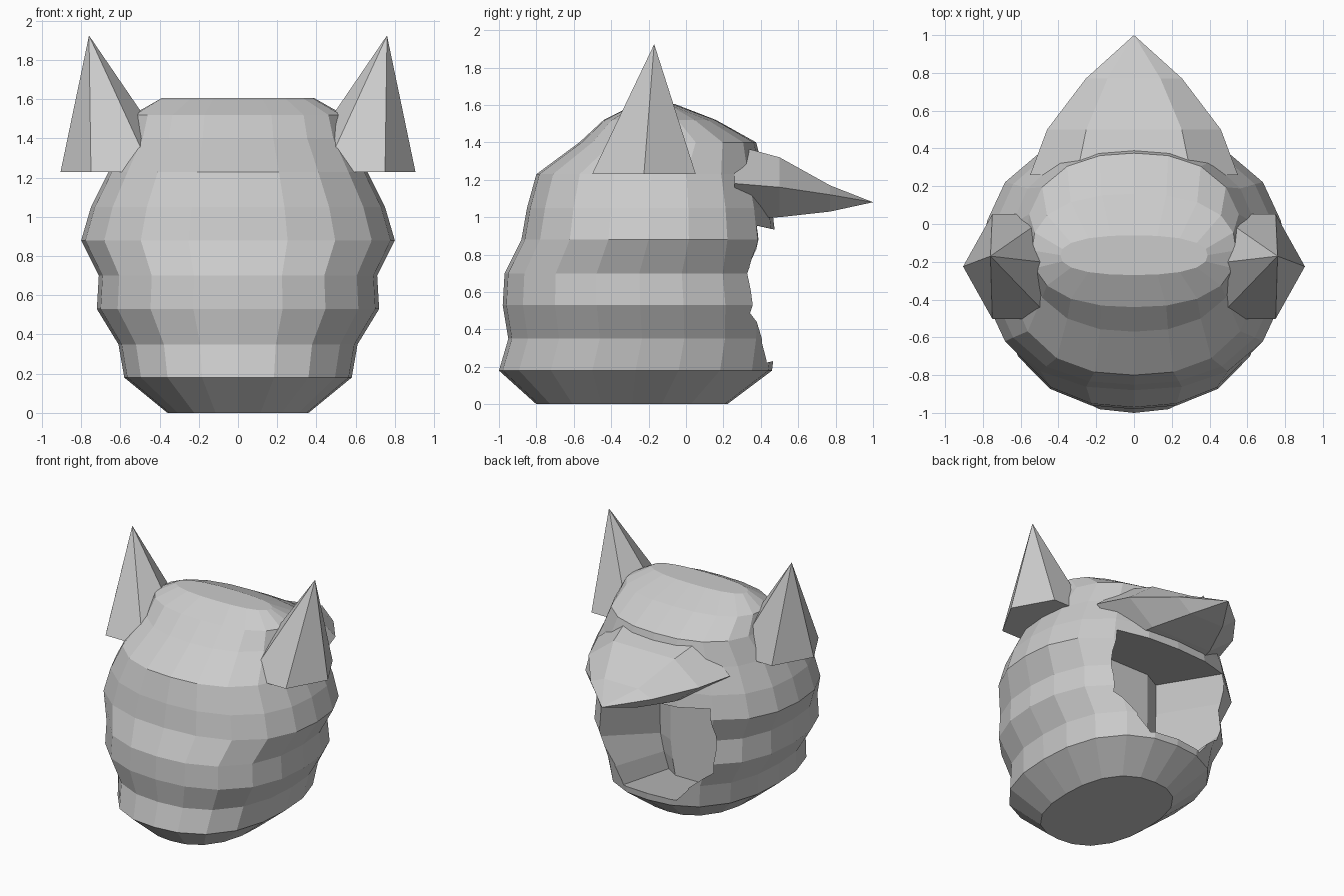
import bpy, bmesh, math

if "Cube" in bpy.data.objects:
    bpy.data.objects.remove(bpy.data.objects["Cube"])

steel = bpy.data.materials.new("grey steel")
steel.diffuse_color = (0.6, 0.6, 0.6, 1)
steel.use_nodes = True
steel.node_tree.nodes["Principled BSDF"].inputs["Base Color"].default_value = steel.diffuse_color


def loft(name, rings):
    """Skin a list of equal-length point rings; a one-point ring makes a tip."""
    bm = bmesh.new()
    rows = [[bm.verts.new(p) for p in r] for r in rings]
    for a, b in zip(rows, rows[1:]):
        n = len(a)
        for i in range(n):
            j = (i + 1) % n
            if len(b) == 1:
                bm.faces.new((a[i], a[j], b[0]))
            else:
                bm.faces.new((a[i], a[j], b[j], b[i]))
    for r in (rows[0], rows[-1]):
        if len(r) > 2:
            bm.faces.new(r)
    bmesh.ops.recalc_face_normals(bm, faces=bm.faces[:])
    mesh = bpy.data.meshes.new(name)
    bm.to_mesh(mesh)
    bm.free()
    mesh.materials.append(steel)
    ob = bpy.data.objects.new(name, mesh)
    bpy.context.collection.objects.link(ob)
    return ob


def oval(z, hw, back, front, n=20, power=2.4):
    """Slightly squared oval ring."""
    cy, ry = (back + front) / 2, (front - back) / 2
    pts = []
    for i in range(n):
        t = 2 * math.pi * i / n
        s, c = math.sin(t), math.cos(t)
        k = (abs(s) ** power + abs(c) ** power) ** (-1 / power)
        pts.append((hw * s * k, cy + ry * c * k, z))
    return pts


# Helmet shell: z, half width, back y, front y
sections = [(0, .36, -.80, .22), (.18, .58, -1.0, .46), (.35, .61, -.95, .48),
            (.53, .72, -.98, .49), (.70, .71, -.97, .47), (.88, .80, -.88, .48),
            (1.05, .75, -.85, .46), (1.23, .66, -.80, .42), (1.40, .57, -.57, .375),
            (1.52, .54, -.44, .16), (1.605, .39, -.27, -.06)]
helmet = loft("helmet_shell", [oval(*s) for s in sections])

# Face opening: (front z, front half width, back z, back half width) per level,
# with a rounded column left standing at the back of the cavity
levels = [(.24, .21, .08, .29), (.35, .30, .20, .33), (.535, .50, .33, .36),
          (.71, .52, .86, .37), (.925, .49, 1.09, .37)]


def cavity(zf, wf, zb, wb):
    zm = zb + (zf - zb) * .17
    return [(wf, .51, zf), (wb, -.21, zb), (wb * .55, -.10, zm),
            (-wb * .55, -.10, zm), (-wb, -.21, zb), (-wf, .51, zf)]


cutter = loft("face_cutter", [cavity(*v) for v in levels])
cutter.hide_render = True
cutter.hide_viewport = True
cut = helmet.modifiers.new("face_opening", 'BOOLEAN')
cut.operation = 'DIFFERENCE'
cut.solver = 'EXACT'
cut.object = cutter


# Pointed visor: flattened six-sided beak
def hexagon(y, hw, low, mid, top):
    w = hw * 0.55
    return [(hw, y, mid), (w, y, top), (-w, y, top),
            (-hw, y, mid), (-w, y, low), (w, y, low)]


loft("visor", [hexagon(.26, .55, .99, 1.18, 1.385), hexagon(.50, .46, 1.0, 1.16, 1.32),
               hexagon(.77, .255, 1.03, 1.12, 1.17), [(0, 1.0, 1.08)]])

# Ears: leaning six-sided cones
for side, label in ((1, "right"), (-1, "left")):
    base = [(side * (.595 + .31 * math.cos(math.pi * i / 3)),
             -.225 + .32 * math.sin(math.pi * i / 3), 1.23) for i in range(6)]
    loft("ear_" + label, [base, [(side * .76, -.17, 1.925)]])
